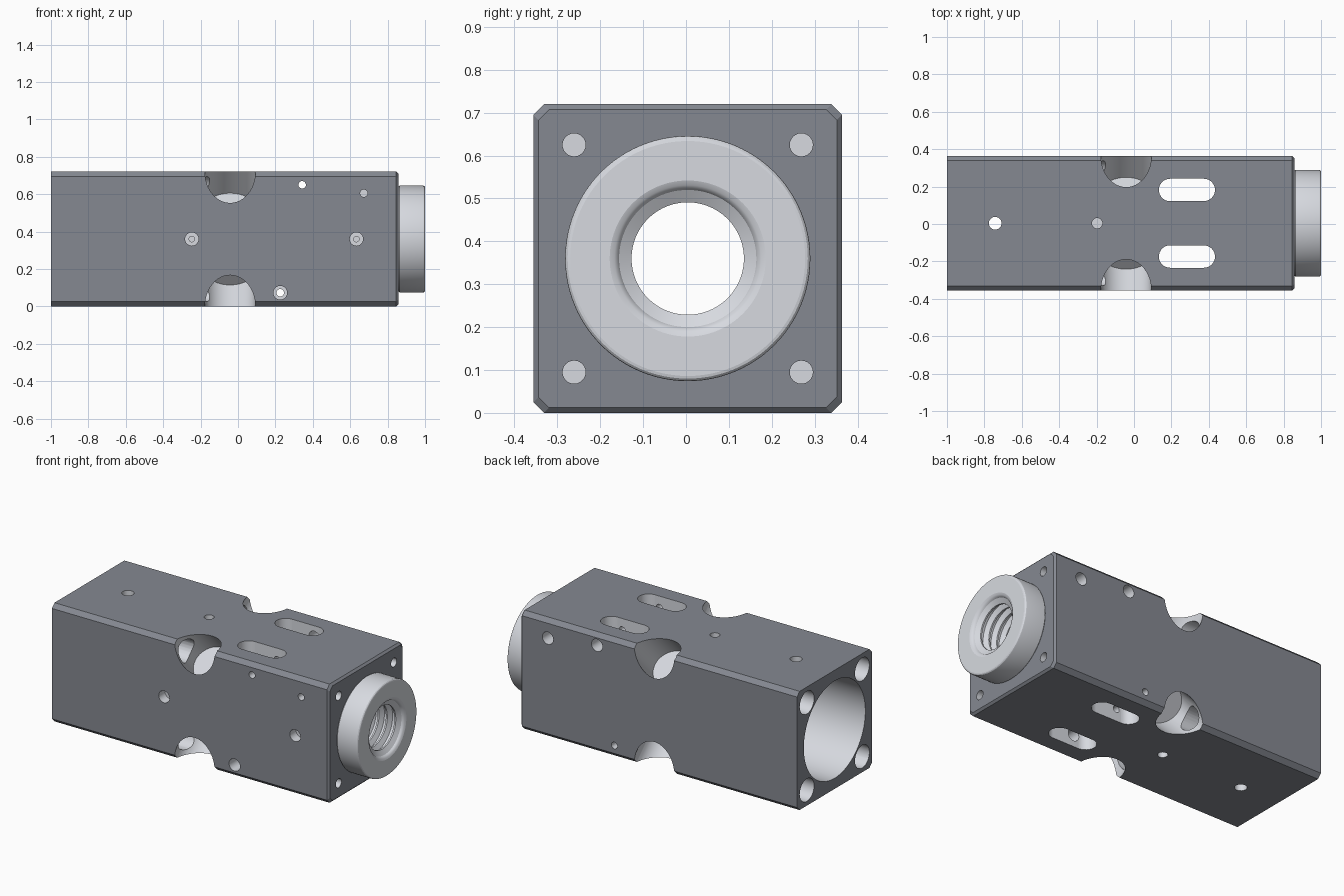
import bpy, bmesh
from math import sin, cos, pi, sqrt
from mathutils import Vector

if "Cube" in bpy.data.objects:
    bpy.data.objects.remove(bpy.data.objects["Cube"])

ZC = 0.36          # height of the main axis
H = 0.36           # half width of the square body
FACE = 0.855       # x of the block's right-hand face


def colour(name, rgb):
    m = bpy.data.materials.new(name)
    m.diffuse_color = (*rgb, 1)
    m.use_nodes = True
    m.node_tree.nodes["Principled BSDF"].inputs["Base Color"].default_value = m.diffuse_color
    return m


dark = colour("dark_coating", (0.235, 0.25, 0.285))
light = colour("bare_metal", (0.68, 0.70, 0.745))


def loft(name, rings, mat):
    """Closed solid skinned through equal-length rings of points."""
    bm = bmesh.new()
    loops = [[bm.verts.new(p) for p in ring] for ring in rings]
    n = len(loops[0])
    for a, b in zip(loops, loops[1:]):
        for i in range(n):
            bm.faces.new((a[i], a[(i + 1) % n], b[(i + 1) % n], b[i]))
    bm.faces.new(loops[0][::-1])
    bm.faces.new(loops[-1])
    bmesh.ops.recalc_face_normals(bm, faces=bm.faces[:])
    me = bpy.data.meshes.new(name)
    bm.to_mesh(me)
    bm.free()
    me.materials.append(mat)
    ob = bpy.data.objects.new(name, me)
    bpy.context.collection.objects.link(ob)
    return ob


def lathe(name, profile, origin, axis, n=32, stretch=1.0):
    """Turned solid: profile is (distance along axis, radius)."""
    q = Vector((0, 0, 1)).rotation_difference(Vector(axis).normalized())
    o = Vector(origin)
    return loft(name, [[o + q @ Vector((r * stretch * cos(2 * pi * i / n),
                                        r * sin(2 * pi * i / n), d))
                        for i in range(n)] for d, r in profile], light)


cutters = []


def drill(origin, axis, *profile, n=24, stretch=1.0):
    ob = lathe("cutter", profile, origin, axis, n, stretch)
    ob.hide_render = True
    cutters.append(ob)
    return ob


# Block with chamfered long edges and a chamfered right-hand face
def section(x, inset):
    h, c = H - inset, 0.025
    pts = [(h, h - c), (h - c, h), (c - h, h), (-h, h - c),
           (-h, c - h), (c - h, -h), (h - c, -h), (h, c - h)]
    return [Vector((x, y, ZC + z)) for y, z in pts]


block = loft("block", [section(-1.003, 0), section(FACE - 0.012, 0),
                       section(FACE, 0.012)], dark)

# Round collar with softened rims
collar = lathe("threaded_collar",
               [(0, 0.280), (0.006, 0.286), (0.130, 0.286), (0.136, 0.2845),
                (0.1405, 0.280), (0.142, 0.274)], (FACE, 0, ZC), (1, 0, 0), 96)

# Stepped bore: wide pocket, narrow passage, threads, rounded mouth
bore = [(-1.1, 0.295), (-0.35, 0.295), (-0.35, 0.135), (0.50, 0.135)]
pitch = 0.055
for k in range(8):
    x = 0.51 + k * pitch
    bore += [(x, 0.131), (x + 0.010, 0.131), (x + 0.025, 0.160), (x + 0.040, 0.160)]
bore += [(0.952, 0.131), (0.962, 0.131), (0.979, 0.160), (0.987, 0.164),
         (0.993, 0.171), (0.997, 0.182), (1.05, 0.182)]
bore_cutter = drill((0, 0, ZC), (1, 0, 0), *bore, n=96)

# Corner bolt holes and diagonal notches on the four long edges
for sy in (-1, 1):
    for sz in (-1, 1):
        y, z = sy * 0.265, ZC + sz * 0.265
        drill((-1.05, y, z), (1, 0, 0), (0, 0.069), (0.98, 0.069))
        drill((FACE - 0.3, y, z), (1, 0, 0), (0, 0.027), (0.35, 0.027))
        floor = (H * sqrt(2) - 0.28) / sqrt(2)
        drill((-0.045, sy * floor, ZC + sz * floor), (0, sy, sz),
              (0, 0.118), (0.5, 0.118), n=48, stretch=0.135 / 0.118)

# Two vertical through slots
for sy in (-1, 1):
    outline = []
    for cx, a0 in ((0.37, -pi / 2), (0.19, pi / 2)):
        outline += [(cx + 0.06 * cos(a0 + pi * i / 16),
                     sy * 0.178 + 0.06 * sin(a0 + pi * i / 16)) for i in range(17)]
    slot = loft("cutter", [[Vector((x, y, z)) for x, y in outline]
                           for z in (-0.1, 0.82)], light)
    slot.hide_render = True
    cutters.append(slot)

# Vertical holes: one right through, one short pair
drill((-0.745, 0, -0.05), (0, 0, 1), (0, 0.034), (0.82, 0.034))
for z in (-0.1, 0.62):
    drill((-0.2, 0, z), (0, 0, 1), (0, 0.028), (0.2, 0.028))

# Front pins: wide recess with a deeper centre hole
for x in (-0.25, 0.63):
    drill((x, -0.42, ZC), (0, 1, 0), (0, 0.036), (0.12, 0.036), (0.12, 0.015), (0.17, 0.015))

# Cross holes, wide at one side and narrow at the other
for x, z, side in ((0.34, 0.65, 1), (0.67, 0.605, 1), (0.223, 0.073, -1)):
    stop = 0.52 if x == 0.67 else 0.9
    drill((x, side * 0.42, z), (0, -side, 0), (0, 0.037), (0.22, 0.037),
          (0.22, 0.02), (stop, 0.02))
drill((0.67, -0.42, 0.605), (0, 1, 0), (0, 0.02), (0.2, 0.02))


# Cut, bake and shade; cut surfaces keep the bare metal colour
def carve(ob, tools):
    for t in tools:
        m = ob.modifiers.new("cut", 'BOOLEAN')
        m.operation = 'DIFFERENCE'
        m.solver = 'EXACT'
        m.material_mode = 'TRANSFER'
        m.object = t
    dg = bpy.context.evaluated_depsgraph_get()
    dg.update()
    me = bpy.data.meshes.new_from_object(ob.evaluated_get(dg))
    ob.modifiers.clear()
    ob.data = me


carve(block, cutters)
carve(collar, [bore_cutter])
for c in cutters:
    bpy.data.objects.remove(c)
for ob in (block, collar):
    bpy.ops.object.select_all(action='DESELECT')
    ob.select_set(True)
    bpy.context.view_layer.objects.active = ob
    bpy.ops.object.shade_smooth_by_angle(angle=0.5)
    for p in ob.data.polygons:
        if max(abs(c) for c in p.normal) > 0.9999 and p.area > 0.01:
            p.use_smooth = False
    ob.location = (0.003, 0.004, 0)
